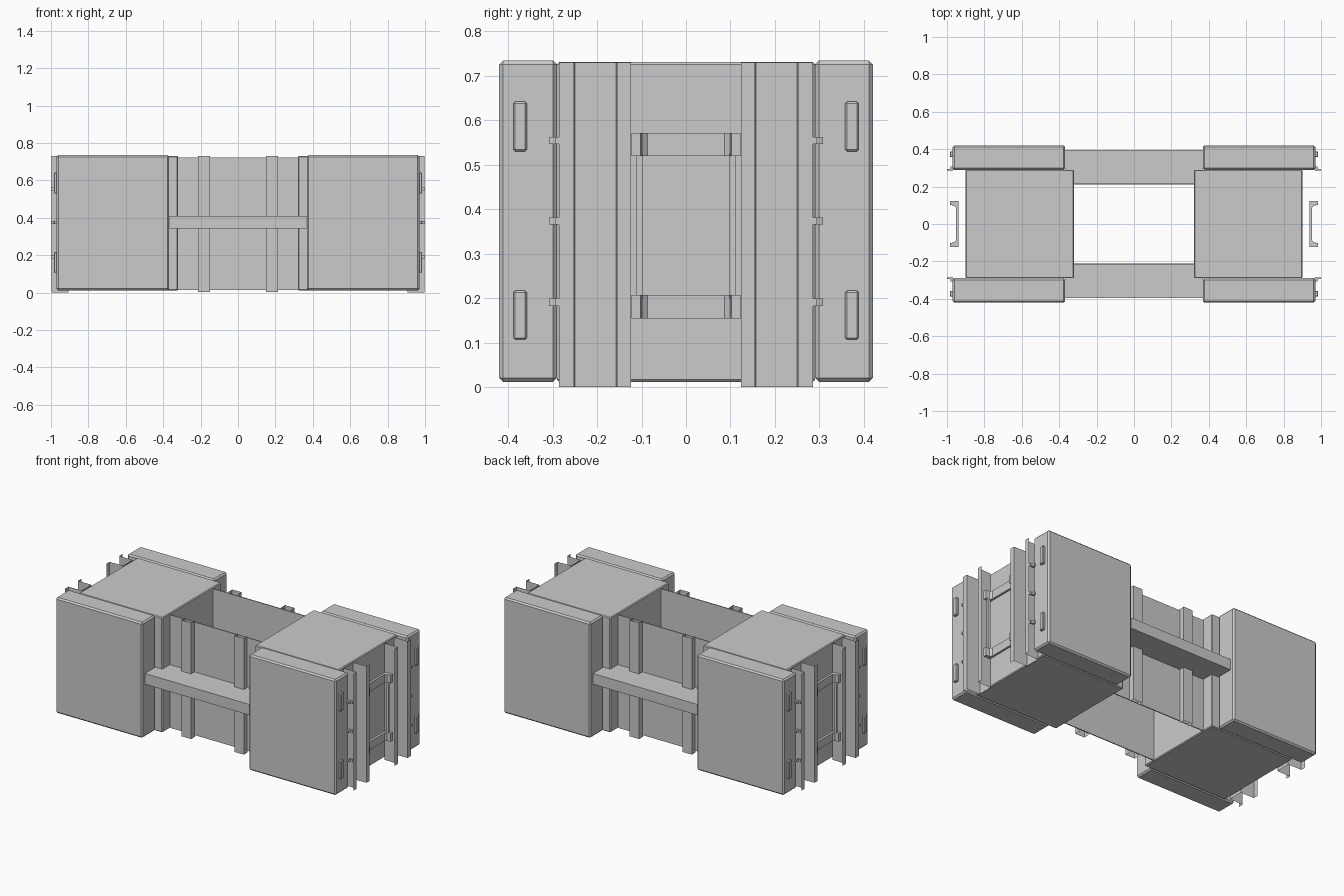
import bpy, bmesh

if "Cube" in bpy.data.objects:
    bpy.data.objects.remove(bpy.data.objects["Cube"])


def finish(name, bm, bevel=0.0, smooth=False):
    mesh = bpy.data.meshes.new(name)
    bm.to_mesh(mesh)
    bm.free()
    ob = bpy.data.objects.new(name, mesh)
    bpy.context.collection.objects.link(ob)
    if bevel:
        m = ob.modifiers.new("bevel", 'BEVEL')
        m.width = bevel
        m.segments = 2 if smooth else 1
    return ob


def box(name, x, y, z, bevel=0.0):
    bm = bmesh.new()
    bmesh.ops.create_cube(bm, size=1)
    for v in bm.verts:
        for i, (a, b) in enumerate((x, y, z)):
            v.co[i] = (a + b) / 2 + v.co[i] * (b - a)
    return finish(name, bm, bevel)


def extrude_plan(name, pts, z0, z1, closed=True):
    """Extrude a plan profile upwards: a solid if closed, else a folded sheet."""
    bm = bmesh.new()
    lo = [bm.verts.new((x, y, z0)) for x, y in pts]
    hi = [bm.verts.new((x, y, z1)) for x, y in pts]
    n = len(pts)
    for i in range(n if closed else n - 1):
        j = (i + 1) % n
        bm.faces.new((lo[i], lo[j], hi[j], hi[i]))
    if closed:
        bm.faces.new(lo[::-1])
        bm.faces.new(hi)
        bmesh.ops.recalc_face_normals(bm, faces=bm.faces)
    return finish(name, bm)


def mirror(ob, x=True, y=True):
    m = ob.modifiers.new("mirror", 'MIRROR')
    m.use_axis = (x, y, False)
    m.use_mirror_merge = False
    return ob


# End blocks and their thick side slabs
mirror(box("end_block", (0.32, 0.90), (-0.29, 0.29), (0.012, 0.731), 0.005), y=False)
mirror(box("side_slab", (0.368, 0.97), (-0.42, -0.29), (0.012, 0.735), 0.009))

# Thin wall joining the blocks, with a horizontal bumper bar
mirror(box("middle_wall", (-0.33, 0.33), (-0.216, -0.21), (0.015, 0.722)), x=False)
mirror(box("bumper_bar", (-0.368, 0.368), (-0.395, -0.212), (0.343, 0.41)), x=False)

# Folded upright channels on the middle wall
mirror(extrude_plan("wall_post", [(0.15, -0.212), (0.15, -0.25), (0.215, -0.25),
                                  (0.215, -0.212)], 0.003, 0.73, closed=False))

# Folded hat-section rails on the ends
mirror(extrude_plan("end_rail", [(0.998, -0.285), (0.998, -0.252), (0.905, -0.25),
                                 (0.905, -0.157), (0.998, -0.155), (0.998, -0.124)],
                    0.0, 0.73, closed=False))

# End handles: two C-shaped rungs joined by thin rods
half = [(0.937, 0.123), (0.985, 0.123), (0.985, 0.102), (0.962, 0.099), (0.952, 0.087)]
rung = half + [(x, -y) for x, y in reversed(half)]
for z0, z1 in ((0.155, 0.207), (0.52, 0.572)):
    mirror(extrude_plan("handle_rung", rung, z0, z1), y=False)
mirror(box("handle_rod", (0.955, 0.972), (-0.111, -0.098), (0.2, 0.525)))

# Small raised pads on the slab ends
for z0, z1 in ((0.107, 0.217), (0.53, 0.642)):
    mirror(box("slab_pad", (0.96, 0.985), (-0.388, -0.358), (z0, z1), 0.004))

# Small hooks clamping the rails to the slabs
hook = [(0.95, -0.308), (0.98, -0.308), (0.985, -0.295), (1.0, -0.295),
        (1.0, -0.286), (0.972, -0.284), (0.965, -0.292), (0.95, -0.292)]
for z in (0.191, 0.374, 0.555):
    mirror(extrude_plan("rail_hook", hook, z - 0.008, z + 0.008))
